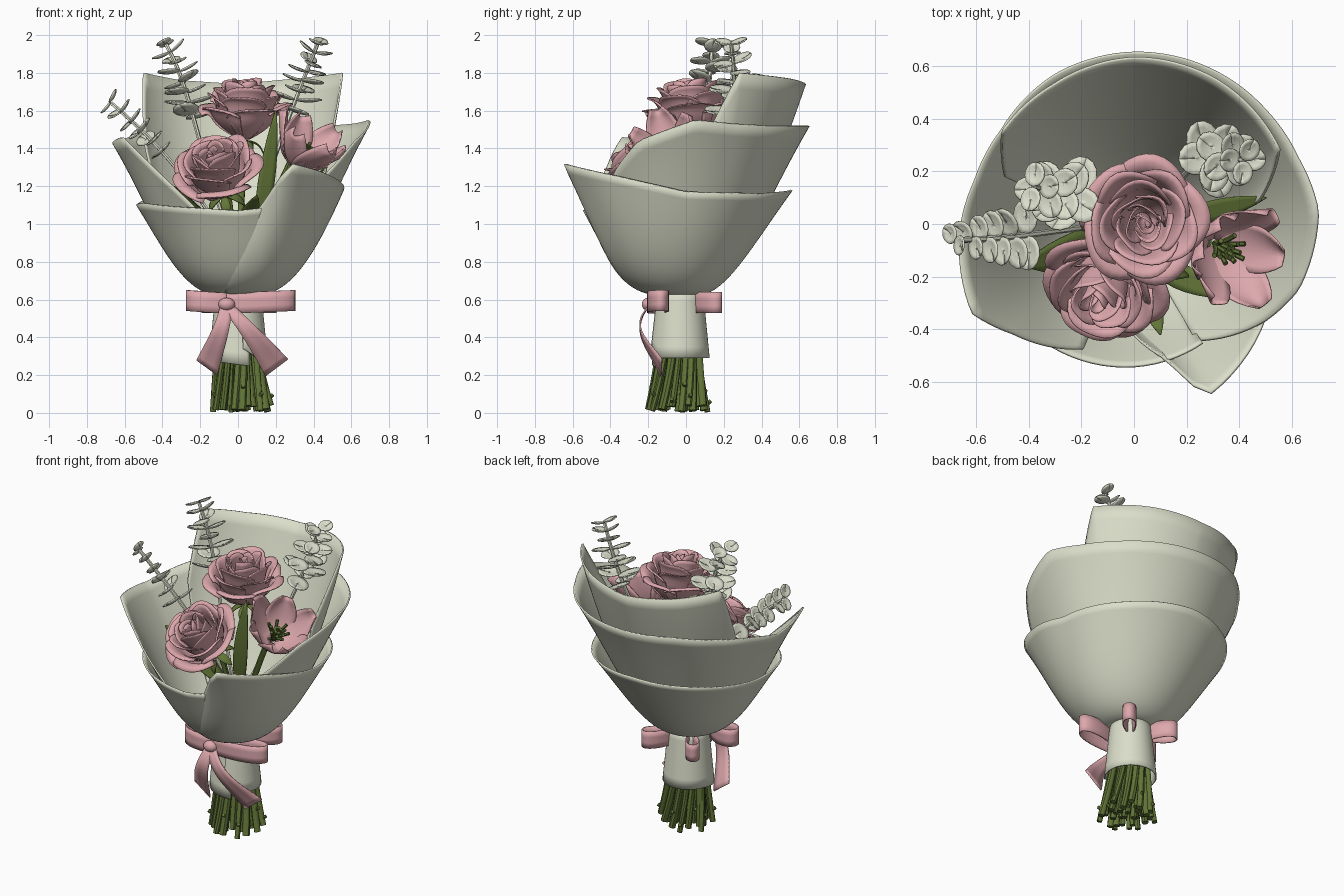
import bpy, math, random
from math import sin, cos, pi, radians
from mathutils import Vector, Matrix

random.seed(4)
if "Cube" in bpy.data.objects:
    bpy.data.objects.remove(bpy.data.objects["Cube"])


def material(name, *rgb):
    m = bpy.data.materials.new(name)
    m.use_nodes = True
    m.diffuse_color = (*rgb, 1)
    m.node_tree.nodes["Principled BSDF"].inputs["Base Color"].default_value = (*rgb, 1)
    return m


PAPER = material("cream paper", .71, .73, .59)
PINK = material("dusty pink", .72, .39, .415)
GREEN = material("stem green", .12, .175, .038)
SAGE = material("pale sage", .72, .74, .61)


def build(name, patches, mat, thick=0):
    """Mesh from surface patches (function of u and v, columns, rows)."""
    verts, faces = [], []
    for f, nu, nv in patches:
        base = len(verts)
        verts += [f(i / nu, j / nv) for i in range(nu + 1) for j in range(nv + 1)]
        for i in range(nu):
            for j in range(nv):
                a = base + i * (nv + 1) + j
                faces.append((a, a + nv + 1, a + nv + 2, a + 1))
    me = bpy.data.meshes.new(name)
    me.from_pydata(verts, [], faces)
    me.materials.append(mat)
    me.shade_smooth()
    me.set_sharp_from_angle(angle=radians(45))
    ob = bpy.data.objects.new(name, me)
    bpy.context.collection.objects.link(ob)
    if thick:
        mod = ob.modifiers.new("thickness", 'SOLIDIFY')
        mod.thickness = thick
        mod.offset = 0
    return ob


def bez(pts, t):
    pts = [Vector(p) for p in pts]
    while len(pts) > 1:
        pts = [a.lerp(b, t) for a, b in zip(pts, pts[1:])]
    return pts[0]


def lerp_keys(keys, x):
    for a, b in zip(keys, keys[1:]):
        if x <= b[0]:
            t = max(0, (x - a[0]) / (b[0] - a[0]))
            return [p + (q - p) * t for p, q in zip(a[1:], b[1:])]
    return list(keys[-1][1:])


def tube(pts, r, n=8, sides=8):
    """Capped round tube along a curve."""
    def f(u, v):
        t = min(1, max(0, (v * (n + 2) - 1) / n))
        d = bez(pts, min(1, t + .02)) - bez(pts, max(0, t - .02))
        rad = r if 0 < v < 1 else 0
        off = Vector((cos(2 * pi * u), sin(2 * pi * u), 0)) * rad
        return bez(pts, t) + d.to_track_quat('Z', 'Y') @ off
    return f, sides, n + 2


def blade(pts, side, w):
    """Pointed leaf along a curve."""
    side = Vector(side).normalized()
    return (lambda u, v: bez(pts, v) + side * (u * 2 - 1) * w * sin(pi * (.03 + .96 * v)) ** .8), 4, 10


def frame(origin, axis):
    return Matrix.Translation(origin) @ Vector(axis).to_track_quat('Z', 'Y').to_matrix().to_4x4()


# Paper wrap: flared sheets, rim keys are (angle, radius, height)
WAIST = .63


def flare_radius(z):
    return .11 + .44 * (max(0, z - WAIST) / .54) ** .5


def sheet(name, rim, inset, spiral=0):
    a0, a1 = rim[0][0], rim[-1][0]

    def f(u, v):
        ang = a0 + (a1 - a0) * u
        rr, zt = lerp_keys(rim, ang)
        t = v ** 1.7
        z = WAIST + (zt - WAIST) * t
        shrink = 1 - inset - spiral * u
        k = rr / (flare_radius(zt) * shrink)
        r = flare_radius(z) * shrink * (1 + (k - 1) * t ** 2.5)
        r *= 1 - .18 * sin(radians(ang)) * (1 - t)
        return Vector((r * cos(radians(ang)), r * sin(radians(ang)) - .02 * (1 - t), z))
    build(name, [(f, 96, 24)], PAPER, .01)


sheet("outer_wrap", [(-108, .28, .7), (-76, .53, 1.1), (-67, .71, 1.32), (-35, .61, 1.25),
                     (0, .55, 1.17), (45, .56, 1.16), (90, .56, 1.18), (135, .55, 1.15),
                     (180, .53, 1.1), (205, .565, 1.11), (235, .56, 1.09), (270, .54, 1.07),
                     (300, .52, 1.1)], 0, .06)
sheet("middle_wrap", [(-62, .5, 1.03), (-36, .62, 1.3), (-22, .67, 1.44), (4, .7, 1.55),
                      (22, .67, 1.53), (40, .66, 1.52), (90, .65, 1.52), (118, .64, 1.52),
                      (145, .615, 1.48), (165, .625, 1.45), (180, .655, 1.42), (209, .7, 1.46),
                      (222, .62, 1.31), (248, .51, 1.05)], .1)
sheet("inner_wrap", [(10, .48, 1.4), (27, .62, 1.8), (60, .63, 1.77), (90, .63, 1.74),
                     (120, .61, 1.76), (145, .61, 1.8), (160, .52, 1.4)], .14)


# Paper collar around the stems, with a lapped, raised edge at the front
def collar(u, v):
    a = radians(-80 + 375 * u)
    bottom = .29 + .05 * max(0, 1 - u * 12) - .12 * max(0, u - .65)
    r = .155 - .035 * v - .008 * u
    return Vector((r * cos(a), r * sin(a) - .03, bottom + (.65 - bottom) * v))


build("stem_collar", [(collar, 64, 6)], PAPER, .008)

# Cut stems fanning out below the collar
stems = []
for i in range(32):
    a, q = i * 2.4, math.sqrt((i + .5) / 32)
    a += random.uniform(-.2, .2)
    foot = (.018 + .17 * q * cos(a), -.04 + .175 * q * sin(a), random.uniform(.005, .04))
    mid = (.12 * q * cos(a + .3), -.03 + .12 * q * sin(a + .3), .28)
    top = (.085 * q * cos(a + .4), -.03 + .085 * q * sin(a + .4), .62)
    stems.append(tube([foot, mid, top], random.uniform(.016, .022)))
    if i % 2:
        p = bez([foot, mid, top], random.uniform(.03, .25))
        stems.append(tube([p, p + Vector((.025 * cos(a), .025 * sin(a), .02))], .011, 2, 6))
for head in [(.03, .03, 1.46), (-.06, -.13, 1.2), (.28, -.07, 1.33)]:
    stems.append(tube([(0, -.03, .55), (head[0] * .4, head[1] * .3, 1), head], .018))
build("stems", stems, GREEN)


# Ribbon bow: four loops, two tails and a knot
def loop(start, end, w):
    s, e = Vector(start), Vector(end)
    side = (e - s).cross(Vector((0, 0, 1))).normalized() * w

    def f(u, v):
        along = (1 - cos(2 * pi * u)) / 2
        return s + (e - s) * along + side * sin(2 * pi * u) * (.5 + .6 * along) + Vector((0, 0, .11 * (v - .5)))
    return f, 28, 3


def tail(pts, w, tilt):
    return (lambda u, v: bez(pts, u) + Vector((w, 0, tilt * u)) * (v - .5) * (.6 + .4 * u)), 14, 3


bow = [loop((-.06, -.18, .58), (.3, -.13, .595), .06),
       loop((-.06, -.18, .58), (-.27, -.13, .595), .06),
       loop((.07, .05, .585), (.19, .18, .585), .045),
       loop((-.07, .05, .585), (-.18, .18, .585), .045),
       tail([(-.06, -.19, .57), (-.08, -.31, .45), (-.12, -.2, .36), (-.165, -.13, .24)], .11, -.08),
       tail([(-.06, -.19, .57), (.05, -.31, .45), (.12, -.2, .36), (.205, -.13, .24)], .12, .09)]
build("ribbon_bow", bow, PINK, .008)
knot = (lambda u, v: Vector((-.06 + .045 * cos(2 * pi * u) * sin(pi * v),
                             -.2 + .035 * sin(2 * pi * u) * sin(pi * v), .575 + .035 * cos(pi * v))))
build("ribbon_knot", [(knot, 14, 8)], PINK)


# Roses: nested rings of curled petals
def rose_petal(m, a0, span, rad, h, flare):
    ph = random.uniform(0, 6)
    h *= random.uniform(.94, 1.03)

    def f(u, v):
        s = u * 2 - 1
        a = a0 + s * span
        r = rad * sin(pi / 2 * min(1, 1.4 * v + .1)) + flare * v ** 4 * (1.1 - .4 * s * s)
        r += (.012 * s + .008 * sin(4 * s + ph)) * v ** 2
        z = h * v * (1 - .2 * abs(s) ** 3) - flare * .5 * v ** 8
        return m @ Vector((r * cos(a), r * sin(a), z))
    return f, 12, 10


RINGS = [(5, .155, .22, .085), (5, .14, .28, .06), (4, .115, .31, .04),
         (4, .085, .32, .02), (3, .055, .32, .01), (2, .028, .31, 0)]  # count, radius, height, flare


def rose(name, origin, axis):
    m = frame(origin, axis)
    build(name, [rose_petal(m, 2 * pi * i / n + k * .8, 1.3 * pi / n, rad, h, flare)
                 for k, (n, rad, h, flare) in enumerate(RINGS) for i in range(n)], PINK, .007)


rose("top_rose", (.035, .03, 1.45), (0, -.1, 1))
rose("front_rose", (-.075, -.13, 1.16), (-.2, -.6, .77))

# Open cup flower with dark stamens
m3 = frame((.3, -.07, 1.31), (.5, -.3, .8))
cup = []
for i in range(6):
    def petal(u, v, a=i * pi / 3, s=1.1 - .12 * (i % 2)):
        x = (u * 2 - 1)
        w = .095 * sin(pi * (.06 + .87 * v)) ** .7
        p = Vector((.015 + s * (.19 * v ** .8) - .03 * x * x * v, x * w, .2 * s * v ** 1.3 + .035 * x * x * v))
        return m3 @ (Matrix.Rotation(a, 4, 'Z') @ p)
    cup.append((petal, 8, 10))
build("cup_flower", cup, PINK, .007)
build("stamens", [tube([m3 @ Vector((0, 0, .01)),
                        m3 @ Vector((.02 * cos(a), .02 * sin(a), .07)),
                        m3 @ Vector((q * cos(a), q * sin(a), .13))], .01, 4, 6)
                  for a, q in [(i * 2.4, .02 + .05 * (i % 3) / 2) for i in range(16)]], GREEN)

# Green blades and sepals under the flower heads
greens = [blade([(.1, -.12, .9), (.15, -.22, 1.2), (.2, -.2, 1.6)], (1, .2, 0), .045),
          blade([(.03, -.1, .9), (.12, -.2, 1.05), (.4, -.28, 1.2)], (.3, 1, 0), .05),
          blade([(-.05, -.05, .9), (-.2, -.1, 1.1), (-.42, -.15, 1.25)], (.2, 1, 0), .08),
          blade([(.1, 0, .9), (.3, .05, 1.1), (.5, .1, 1.35)], (-.2, 1, 0), .04),
          blade([(0, -.1, .9), (.05, -.25, 1.05), (.1, -.42, 1.15)], (1, 0, 0), .05)]
for head, axis in [((.035, .03, 1.45), (0, -.1, 1)), ((-.075, -.13, 1.16), (-.2, -.6, .77))]:
    m = frame(head, axis)
    for i in range(5):
        rot = Matrix.Rotation(i * 2 * pi / 5, 4, 'Z')
        pts = [m @ (rot @ Vector(p)) for p in [(0, 0, -.01), (.08, 0, -.01), (.1, 0, -.08)]]
        greens.append(blade(pts, m.to_3x3() @ (rot.to_3x3() @ Vector((0, 1, 0))), .025))
build("green_leaves", greens, GREEN, .006)


# Foliage sprigs: round leaves in opposite pairs across the stem
def sprig(name, pts, pairs, size, first, twist):
    patches = [tube(pts, .008, 10, 6)]
    for k in range(pairs):
        t = first + (1 - first) * k / (pairs - 1)
        p = bez(pts, t)
        d = (p - bez(pts, t - .05)).normalized()
        m = frame(p, d) @ Matrix.Rotation(k * twist, 4, 'Z')
        s = size * (1.1 - .5 * k / pairs)
        for side in (0, pi):
            mm = m @ Matrix.Rotation(side, 4, 'Z') @ Matrix.Rotation(random.uniform(-.4, .1), 4, 'Y')
            def leaf(u, v, mm=mm, s=s):
                r = s * v
                return mm @ Vector((s * 1.05 + r * cos(2 * pi * u), r * .9 * sin(2 * pi * u), .01 * v * v))
            patches.append((leaf, 14, 3))
    build(name, patches, SAGE, .007)


sprig("right_sprig", [(-.03, 0, .9), (-.22, .1, 1.4), (-.24, .12, 1.7), (-.38, .14, 1.95)], 8, .07, .55, 1.35)
sprig("left_sprig", [(.05, 0, .9), (.2, .25, 1.4), (.3, .28, 1.65), (.42, .24, 1.95)], 8, .068, .6, 1.35)
sprig("side_sprig", [(-.05, 0, .9), (-.3, -.02, 1.3), (-.45, -.06, 1.45), (-.67, -.06, 1.64)], 6, .06, .55, .2)
